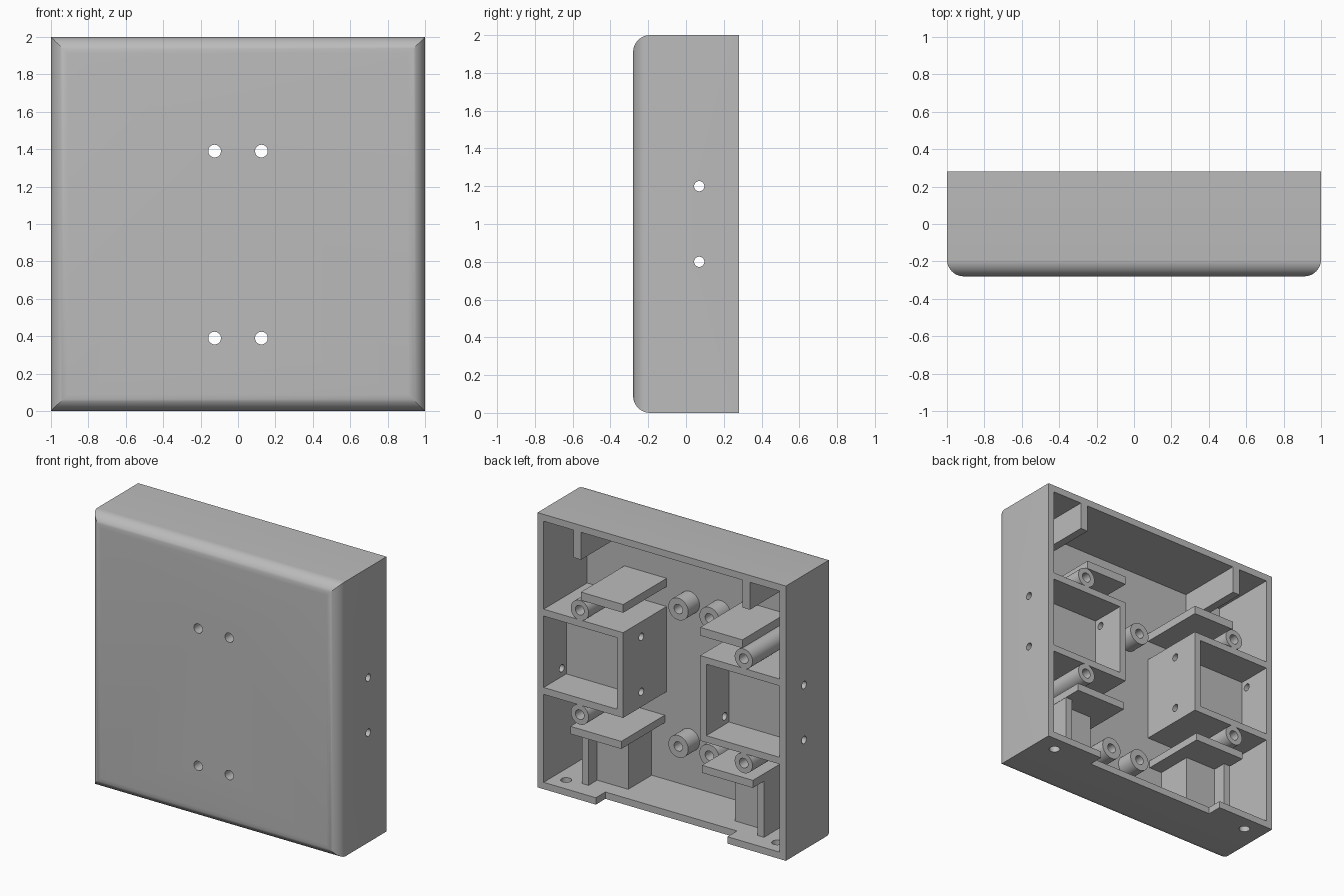
import bpy, bmesh, math
from mathutils import Matrix, Vector

cube = bpy.data.objects.get("Cube")
if cube:
    bpy.data.objects.remove(cube, do_unlink=True)

grey = bpy.data.materials.new("plain_grey")
grey.use_nodes = True
grey.diffuse_color = (0.5, 0.5, 0.5, 1)
grey.node_tree.nodes["Principled BSDF"].inputs["Base Color"].default_value = (0.5, 0.5, 0.5, 1)

BACK, FLOOR, FRONT = 0.28, -0.22, -0.28
WALL = 0.05
EMBED = FLOOR - 0.02      # parts sink slightly into the front plate
SIDES = ((1, "left"), (-1, "right"))


def finish(name, bm):
    mesh = bpy.data.meshes.new(name)
    bmesh.ops.recalc_face_normals(bm, faces=bm.faces)
    bm.to_mesh(mesh)
    bm.free()
    mesh.materials.append(grey)
    obj = bpy.data.objects.new(name, mesh)
    bpy.context.collection.objects.link(obj)
    return obj


def box(name, x, y, z, round_front=0):
    """Box between the given ranges, optionally with rounded front edges."""
    bm = bmesh.new()
    bmesh.ops.create_cube(bm, size=1)
    for v in bm.verts:
        v.co = Vector([(min(r) + max(r)) / 2 + c * (max(r) - min(r))
                       for r, c in zip((x, y, z), v.co)])
    if round_front:
        edges = [e for e in bm.edges if all(v.co.y < min(y) + 0.001 for v in e.verts)]
        bmesh.ops.bevel(bm, geom=edges, offset=round_front, segments=10,
                        profile=0.5, affect='EDGES')
    return finish(name, bm)


def rod(name, radius, start, end, sides=32):
    """Cylinder between two points."""
    a, b = Vector(start), Vector(end)
    bm = bmesh.new()
    turn = (b - a).to_track_quat('Z', 'Y').to_matrix().to_4x4()
    bmesh.ops.create_cone(bm, cap_ends=True, segments=sides, radius1=radius,
                          radius2=radius, depth=(b - a).length,
                          matrix=Matrix.Translation((a + b) / 2) @ turn)
    return finish(name, bm)


def cut(obj, cutters):
    """Subtract the cutters from the part, then discard them."""
    for c in cutters:
        m = obj.modifiers.new("cut", 'BOOLEAN')
        m.operation, m.solver, m.object = 'DIFFERENCE', 'EXACT', c
        c.hide_render = True
    bpy.context.view_layer.update()
    graph = bpy.context.evaluated_depsgraph_get()
    result = bpy.data.meshes.new_from_object(obj.evaluated_get(graph))
    obj.modifiers.clear()
    obj.data = result
    for c in cutters:
        bpy.data.objects.remove(c, do_unlink=True)


def smooth(obj):
    bpy.ops.object.select_all(action='DESELECT')
    obj.select_set(True)
    bpy.context.view_layer.objects.active = obj
    bpy.ops.object.shade_smooth_by_angle(angle=math.radians(30))


def side_holes():
    return [rod("side_hole_cutter", 0.027, (-1.2, 0.07, z), (1.2, 0.07, z))
            for z in (0.8, 1.2)]


# Shell: open-backed case with rounded front edges
shell = box("shell", (-1, 1), (FRONT, BACK), (0, 2), round_front=0.09)
inner = 1 - WALL
cutters = [box("cavity_cutter", (-inner, inner), (FLOOR, 0.5), (WALL, 2 - WALL)),
           box("notch_cutter", (-0.53, 0.53), (BACK - 0.11, 0.5), (-0.1, 0.1))]
cutters += side_holes()
for s, side in SIDES:
    cutters.append(rod("base_hole_cutter", 0.037, (s * 0.85, 0.165, -0.1), (s * 0.85, 0.165, 0.1)))
    for z in (0.39, 1.39):
        cutters.append(rod("front_hole_cutter", 0.034, (s * 0.125, -0.5, z), (s * 0.125, 0, z)))
cut(shell, cutters)
smooth(shell)

for s, side in SIDES:
    # Pocket: solid block with a recess open to the back
    pocket = box(side + "_pocket", (s * 0.31, s * inner), (EMBED, BACK), (0.69, 1.31))
    recess = box("recess_cutter", (s * 0.36, s * 1.1), (0.02, 0.5), (0.74, 1.26))
    cut(pocket, [recess] + side_holes())
    smooth(pocket)

    # Tall screw posts above and below the pocket
    for z, level in ((0.62, "lower"), (1.38, "upper")):
        post = rod(f"{side}_{level}_screw_post", 0.072, (s * 0.66, EMBED, z), (s * 0.66, BACK, z))
        cut(post, [rod("bore_cutter", 0.035, (s * 0.66, -0.12, z), (s * 0.66, 0.5, z))])
        smooth(post)

    # Short hollow bosses behind the front holes
    for z, level in ((0.39, "lower"), (1.39, "upper")):
        boss = rod(f"{side}_{level}_boss", 0.08, (s * 0.125, EMBED, z), (s * 0.125, -0.09, z))
        cut(boss, [rod("bore_cutter", 0.034, (s * 0.125, -0.5, z), (s * 0.125, 0.3, z))])
        smooth(boss)

    # Shelves, ribs and the block under the lower shelf
    box(side + "_upper_shelf", (s * 0.31, s * 0.65), (EMBED, BACK), (1.455, 1.515))
    box(side + "_lower_shelf", (s * 0.325, s * 0.735), (EMBED, BACK), (0.46, 0.515))
    box(side + "_upper_rib", (s * 0.65, s * 0.71), (EMBED, BACK), (1.75, 2 - WALL))
    box(side + "_lower_rib", (s * 0.68, s * 0.733), (EMBED, 0.15), (0.04, 0.48))
    box(side + "_lower_block", (s * 0.43, s * 0.7), (EMBED, 0.05), (0.04, 0.48))
